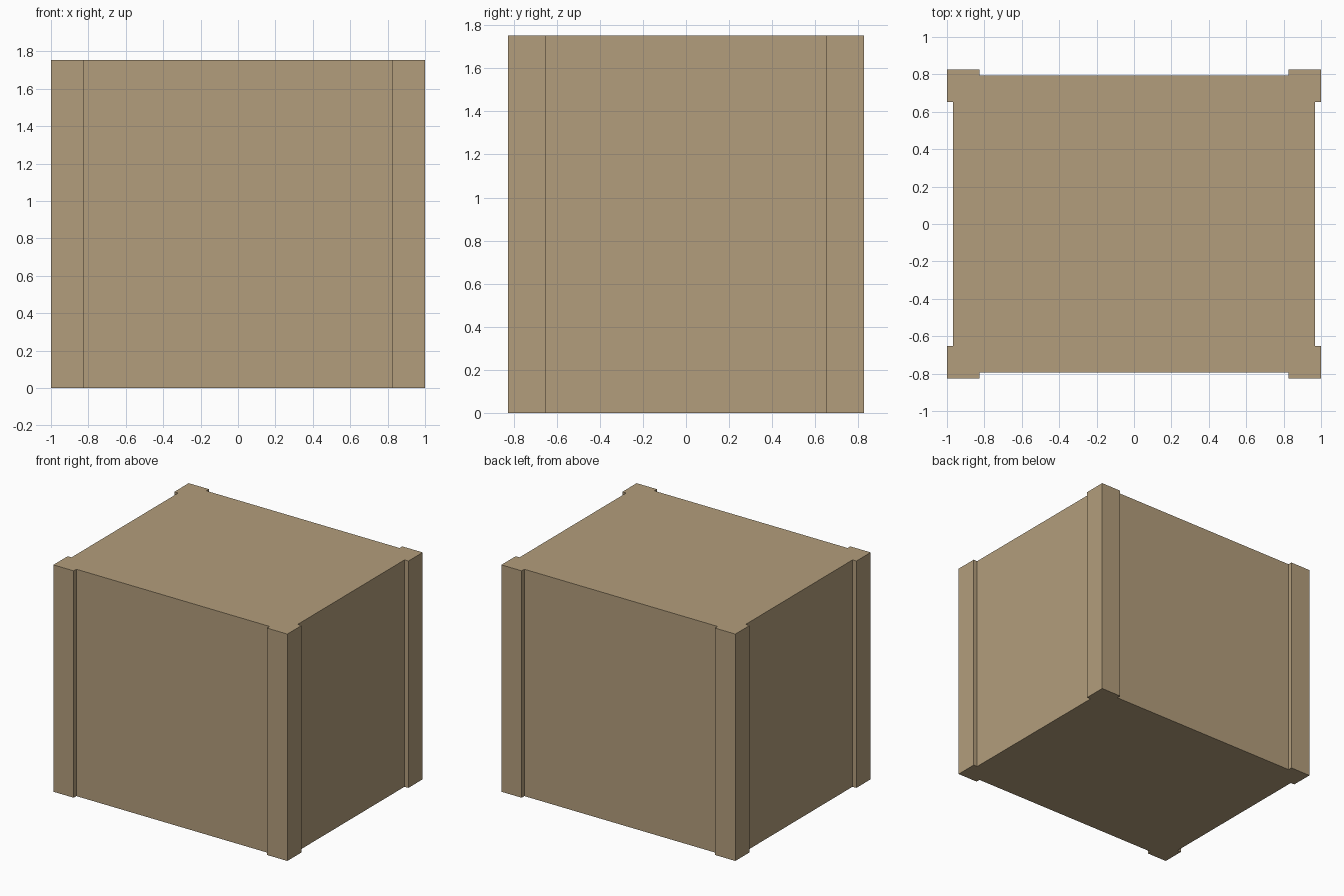
import bpy
import bmesh

if "Cube" in bpy.data.objects:
    bpy.data.objects.remove(bpy.data.objects["Cube"])

HEIGHT = 1.753
HX, HY = 1.0, 0.826      # outer half sizes at the corner posts
POST = 0.174             # post width
INSET = 0.033            # panel recess behind the posts

# Quarter outline of the crate, from the right panel round to the back panel
quarter = [
    (HX - INSET, HY - POST),
    (HX, HY - POST),
    (HX, HY),
    (HX - POST, HY),
    (HX - POST, HY - INSET),
]

# Mirror the quarter into a full counter-clockwise outline
outline = list(quarter)
outline += [(-x, y) for x, y in reversed(quarter)]
outline += [(-x, -y) for x, y in quarter]
outline += [(x, -y) for x, y in reversed(quarter)]

# Crate body: recessed panels with square corner posts, extruded upward
bm = bmesh.new()
base = bm.faces.new([bm.verts.new((x, y, 0)) for x, y in outline])
top = bmesh.ops.extrude_face_region(bm, geom=[base], use_keep_orig=True)
bmesh.ops.translate(bm, vec=(0, 0, HEIGHT),
                    verts=[g for g in top["geom"] if isinstance(g, bmesh.types.BMVert)])
bmesh.ops.recalc_face_normals(bm, faces=bm.faces)

mesh = bpy.data.meshes.new("crate_body")
bm.to_mesh(mesh)
bm.free()
crate = bpy.data.objects.new("crate_body", mesh)
bpy.context.collection.objects.link(crate)

# Tan wood colour
wood = bpy.data.materials.new("tan_wood")
wood.diffuse_color = (0.45, 0.34, 0.20, 1)
wood.use_nodes = True
wood.node_tree.nodes["Principled BSDF"].inputs["Base Color"].default_value = wood.diffuse_color
mesh.materials.append(wood)
